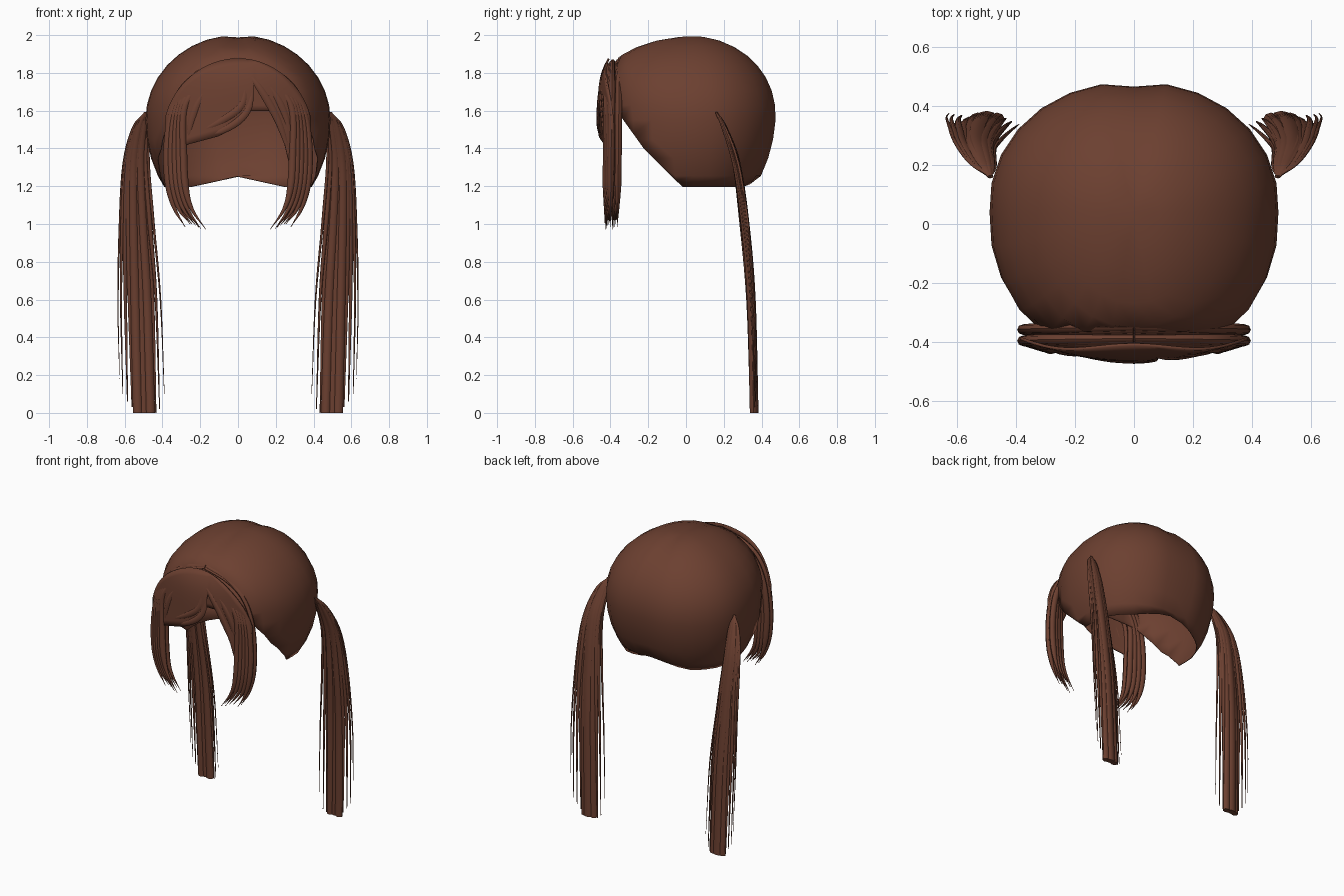
import bpy, bmesh, math
from mathutils import Vector

if "Cube" in bpy.data.objects:
    bpy.data.objects.remove(bpy.data.objects["Cube"])

hair = bpy.data.materials.new("brown_hair")
hair.diffuse_color = (0.15, 0.051, 0.030, 1)
hair.use_nodes = True
hair.node_tree.nodes["Principled BSDF"].inputs["Base Color"].default_value = hair.diffuse_color


def finish(bm, name, angle=45):
    bmesh.ops.recalc_face_normals(bm, faces=bm.faces)
    me = bpy.data.meshes.new(name)
    bm.to_mesh(me)
    bm.free()
    me.materials.append(hair)
    for p in me.polygons:
        p.use_smooth = True
    me.set_sharp_from_angle(angle=math.radians(angle))
    ob = bpy.data.objects.new(name, me)
    bpy.context.collection.objects.link(ob)
    return ob


def lerp(table, x):
    for (x0, z0), (x1, z1) in zip(table, table[1:]):
        if x <= x1:
            return z0 + (z1 - z0) * (x - x0) / (x1 - x0)
    return table[-1][1]


def smooth_path(pts, per=5):
    """Catmull-Rom sampling of a few control points."""
    p = [Vector(v) for v in pts]
    p = [2 * p[0] - p[1]] + p + [2 * p[-1] - p[-2]]
    out = []
    for i in range(1, len(p) - 2):
        a, b, c, d = p[i - 1:i + 3]
        for k in range(per):
            t = k / per
            out.append(0.5 * (2 * b + (c - a) * t + (2 * a - 5 * b + 4 * c - d) * t * t
                              + (3 * b - a - 3 * c + d) * t ** 3))
    return out + [p[-2]]


def strand(bm, pts, width, thick, taper, sides=8):
    """Flattened lock of hair; taper(t) scales its section along the path."""
    path = smooth_path(pts)
    n, rings = len(path), []
    for i, c in enumerate(path):
        tan = path[min(i + 1, n - 1)] - path[max(i - 1, 0)]
        side = tan.cross(Vector((0, 1, 0))).normalized()
        depth = side.cross(tan).normalized()
        f = max(taper(i / (n - 1)), 0.08)
        rings.append([bm.verts.new(c + side * math.cos(a) * width * f + depth * math.sin(a) * thick * f)
                      for a in (2 * math.pi * k / sides for k in range(sides))])
    for r, q in zip(rings, rings[1:]):
        for k in range(sides):
            j = (k + 1) % sides
            bm.faces.new((r[k], r[j], q[j], q[k]))
    bm.faces.new(rings[0])
    bm.faces.new(rings[-1])


# Scalp cap: uneven ellipsoid, full over the brow, open at the face and neck
bm = bmesh.new()
bmesh.ops.create_uvsphere(bm, u_segments=28, v_segments=18, radius=1)
for v in bm.verts:
    x, y, z = v.co
    crease = max(0, 1 - abs(x) / 0.2)
    back = 0.44 - 0.014 * crease + 0.06 * min(z, 0)
    front = 0.5 + 0.12 * max(z, 0)
    full = 1 + 0.055 * (abs(x * y) + abs(y * z))
    v.co = (0.49 * x * full,
            max(0.04 + y * full * (back if y > 0 else front), -0.365),
            1.55 + z * (0.452 - 0.014 * crease if z > 0 else 0.59))
cuts = [((0, -0.36, 1.59), (0, -0.81, -0.58)),
        ((0, -0.21, 1.385), (0, -0.70, -0.71)),
        ((0, 0, 1.195), (0, 0, -1))]
for co, no in cuts:
    bmesh.ops.bisect_plane(bm, geom=bm.verts[:] + bm.edges[:] + bm.faces[:],
                           plane_co=co, plane_no=no, clear_outer=True)
bmesh.ops.remove_doubles(bm, verts=bm.verts, dist=0.012)
for v in bm.verts:      # small notch at the nape
    if v.co.z < 1.22:
        v.co.z += 0.055 * max(0, 1 - abs(v.co.x) / 0.25)
cap = finish(bm, "scalp_cap", 60)
sol = cap.modifiers.new("shell", 'SOLIDIFY')
sol.thickness, sol.offset = 0.005, -1

# Swept bangs: domed panel between the arch and an asymmetric lower edge
LOWER = [(-0.385, 1.33), (-0.27, 1.42), (-0.1, 1.465), (0, 1.52), (0.06, 1.61), (0.09, 1.77),
         (0.16, 1.61), (0.24, 1.45), (0.28, 1.28), (0.385, 1.26)]


def dome(x, z):
    return -0.382 - 0.08 * (1 - (x / 0.4) ** 2) * (1 - 0.8 * ((z - 1.55) / 0.34) ** 4)


bm = bmesh.new()
cols, rows, grid = 44, 10, []
for i in range(cols + 1):
    x = -0.385 + 0.77 * i / cols
    top = 1.45 + 0.425 * math.sqrt(1 - (x / 0.4) ** 2)
    low = lerp(LOWER, x)
    grid.append([bm.verts.new((x, dome(x, z), z))
                 for z in (top + (low - top) * k / rows for k in range(rows + 1))])
for a, b in zip(grid, grid[1:]):
    for k in range(rows):
        bm.faces.new((a[k], b[k], b[k + 1], a[k + 1]))
bangs = finish(bm, "bangs_panel")
sol = bangs.modifiers.new("shell", 'SOLIDIFY')
sol.thickness, sol.offset = 0.01, 0

# Raised wisps lying on the bangs
WISPS = [[(0.08, 1.72), (0.05, 1.6), (-0.05, 1.51), (-0.25, 1.43)],
         [(0.04, 1.74), (0.02, 1.63), (-0.08, 1.55), (-0.22, 1.48)],
         [(-0.18, 1.70), (-0.22, 1.62), (-0.25, 1.53), (-0.26, 1.46)],
         [(0.04, 1.81), (0.12, 1.71), (0.21, 1.55), (0.28, 1.35)],
         [(0.16, 1.74), (0.21, 1.66), (0.25, 1.57), (0.28, 1.46)]]
bm = bmesh.new()
for w in WISPS:
    strand(bm, [(x, dome(x, z) - 0.003, z) for x, z in w], 0.02, 0.008,
           lambda t: math.sin(math.pi * t) ** 0.7)
finish(bm, "bangs_wisps")

# Face-framing locks: two layers arching over the brow, inner strands stepping forward
for s, side_name in ((1, "right"), (-1, "left")):
    bm = bmesh.new()
    for y, step, count, drop in ((-0.35, 0.026, 4, 0), (-0.388, 0.026, 5, 0.012)):
        for i in range(count):
            t = i / (count - 1)
            pts = [(0, 1.87 - 0.03 * t - drop), (0.16, 1.825 - 0.04 * t - drop),
                   (0.28 - 0.03 * t, 1.73 - 0.05 * t), (0.35 - 0.06 * t, 1.58),
                   (0.375 - 0.085 * t, 1.38), (0.365 - 0.085 * t, 1.2),
                   (0.335 - 0.09 * t, 1.08), (0.28 - 0.11 * t, 0.985 + 0.015 * math.sin(5 * t))]
            strand(bm, [(s * x, y - step * t - 0.002 * k, z) for k, (x, z) in enumerate(pts)],
                   0.021, 0.018, lambda u: min(1, 0.7 + u, (1 - u) / 0.3))
    finish(bm, side_name + "_face_lock")

# Pigtails: blunt core locks with thin flyaway strands either side
# (spread, end height, half width, depth shift, blunt)
TAIL = [(-0.035, 0, 0.026, 0, 1), (0.0, 0, 0.034, 0.006, 1), (0.03, 0, 0.026, 0, 1),
        (-0.11, 0.1, 0.008, -0.02, 0), (-0.085, 0.02, 0.014, -0.01, 0), (-0.065, 0.0, 0.02, 0, 0),
        (0.06, 0.03, 0.024, 0.004, 0), (0.085, 0.06, 0.018, 0.01, 0),
        (0.11, 0.1, 0.011, 0.014, 0), (0.127, 0.18, 0.007, 0.018, 0)]
for s, side_name in ((1, "right"), (-1, "left")):
    bm = bmesh.new()
    for d, end, w, dy, blunt in TAIL:
        pts = [(0.487, 0.16, 1.59), (0.51 + 0.35 * d, 0.2 + 0.3 * dy, 1.515),
               (0.535 + 0.55 * d, 0.265 + 0.6 * dy, 1.32), (0.53 + 0.75 * d, 0.31 + dy, 1.0),
               (0.515 + 0.95 * d, 0.343 + dy, 0.6), (0.5 + d, 0.358 + dy, end)]
        strand(bm, [(s * x, y, z) for x, y, z in pts], w, 0.02 if blunt else min(w, 0.014),
               (lambda u: min(0.3 + 2 * u, 1)) if blunt else
               (lambda u: min(0.3 + 2 * u, 1, 0.15 + (1 - u) / 0.55)))
    finish(bm, side_name + "_pigtail")
